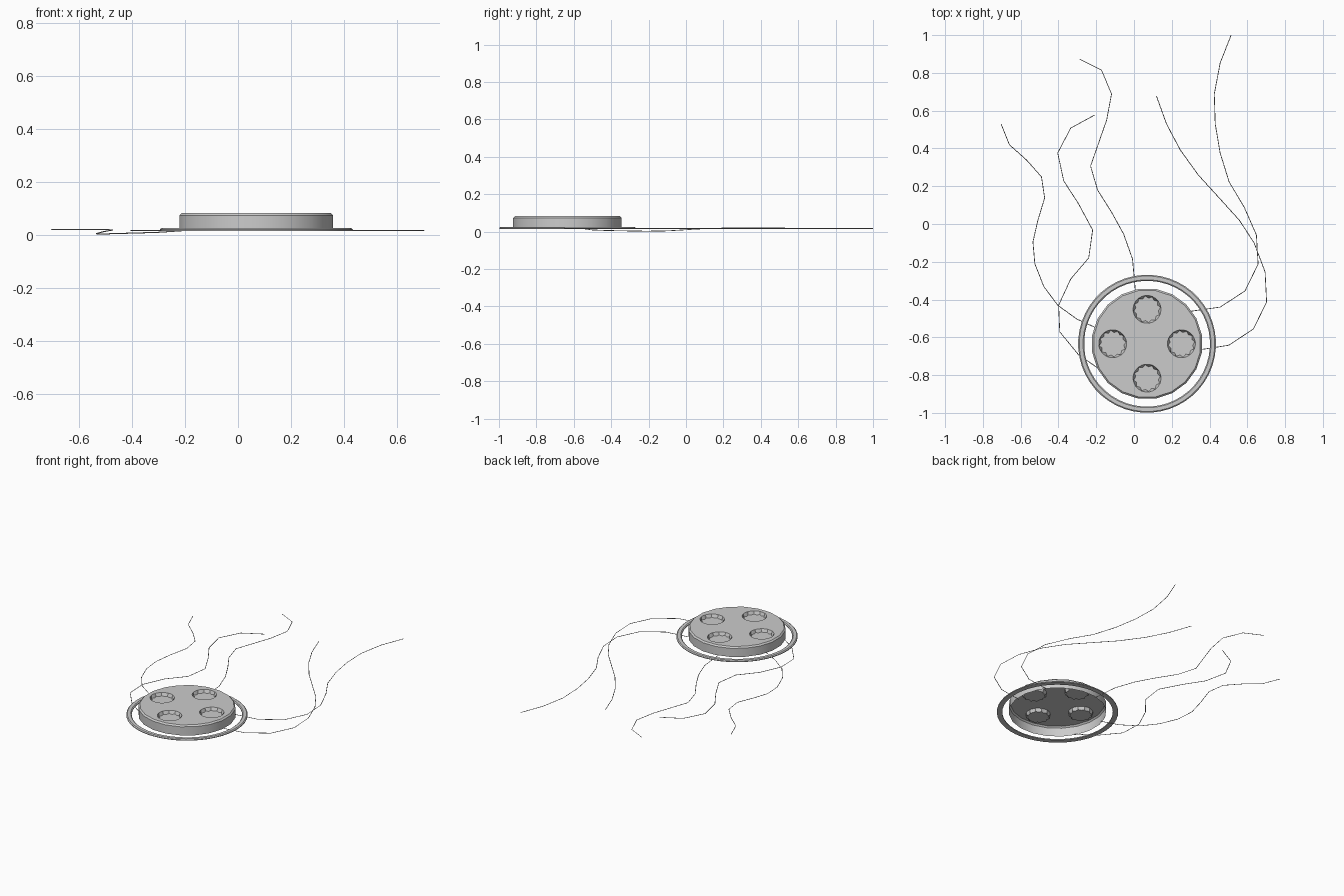
import bpy, bmesh, math
from mathutils import Vector

if "Cube" in bpy.data.objects:
    bpy.data.objects.remove(bpy.data.objects["Cube"])

CX, CY = 0.069, -0.634
TAU = 2 * math.pi


def finish(bm, name):
    me = bpy.data.meshes.new(name)
    bm.to_mesh(me)
    bm.free()
    ob = bpy.data.objects.new(name, me)
    bpy.context.collection.objects.link(ob)
    bpy.context.view_layer.objects.active = ob
    ob.select_set(True)
    bpy.ops.object.shade_smooth_by_angle(angle=math.radians(30))
    ob.select_set(False)
    return ob


def loop(bm, radii, z, n, cx=CX, cy=CY):
    # closed ring of vertices; the radii repeat around the ring
    vs = []
    for i in range(n):
        r, a = radii[i % len(radii)], TAU * (i + 0.5) / n
        vs.append(bm.verts.new((cx + r * math.cos(a), cy + r * math.sin(a), z)))
    return vs


def bridge(bm, a, b):
    n = len(a)
    for i in range(n):
        j = (i + 1) % n
        bm.faces.new((a[i], a[j], b[j], b[i]))


def edges(bm, vs):
    out = []
    for i in range(len(vs)):
        pair = (vs[i], vs[(i + 1) % len(vs)])
        out.append(bm.edges.get(pair) or bm.edges.new(pair))
    return out


# housing: lid open underneath, chamfered rim, four scalloped wells in the top
bm = bmesh.new()
base = loop(bm, [0.294], 0.016, 20)
wall = loop(bm, [0.294], 0.073, 20)
rim = loop(bm, [0.285], 0.082, 20)
bridge(bm, base, wall)
bridge(bm, wall, rim)
boundary = edges(bm, rim)
wells = []
for k in range(4):
    a = k * math.pi / 2
    x, y = CX + 0.182 * math.cos(a), CY + 0.182 * math.sin(a)
    top = loop(bm, [0.074], 0.082, 24, x, y)
    wells.append((top, x, y))
    boundary += edges(bm, top)
bmesh.ops.triangle_fill(bm, edges=boundary, use_beauty=True, normal=Vector((0, 0, 1)))
for top, x, y in wells:
    floor = loop(bm, [0.071, 0.060], 0.062, 24, x, y)
    bridge(bm, floor, top)
    bm.faces.new(floor)
bmesh.ops.recalc_face_normals(bm, faces=bm.faces)
top_face = max(bm.faces, key=lambda f: f.calc_center_median().z)
if top_face.normal.z < 0:
    bmesh.ops.reverse_faces(bm, faces=bm.faces)
finish(bm, "housing")

# outer ring: low flat band around the housing
bm = bmesh.new()
profile = [(0.333, 0.015), (0.365, 0.015), (0.365, 0.020), (0.359, 0.025), (0.339, 0.025), (0.333, 0.020)]
rings = [loop(bm, [r], z, 48) for r, z in profile]
for i in range(len(rings)):
    bridge(bm, rings[i], rings[(i + 1) % len(rings)])
bmesh.ops.recalc_face_normals(bm, faces=bm.faces)
finish(bm, "outer_ring")


# wires: thin trailing tubes
def wire(name, pts, heights=None):
    cu = bpy.data.curves.new(name, 'CURVE')
    cu.dimensions = '3D'
    cu.bevel_depth = 0.002
    cu.bevel_resolution = 0
    cu.use_fill_caps = True
    sp = cu.splines.new('POLY')
    sp.points.add(len(pts) - 1)
    for i, (p, (x, y)) in enumerate(zip(sp.points, pts)):
        p.co = (x, y, heights[i] if heights else 0.016, 1)
    ob = bpy.data.objects.new(name, cu)
    bpy.context.collection.objects.link(ob)


wire("wire_far_left",
     [(-.704, .53), (-.66, .42), (-.57, .34), (-.49, .25), (-.473, .138), (-.51, .016),
      (-.535, -.095), (-.525, -.21), (-.478, -.33), (-.404, -.43), (-.303, -.503), (-.2, -.55)],
     [.019, .019, .019, .019, .018, .011, .004, .002, .004, .006, .009, .016])
wire("wire_left",
     [(-.208, .577), (-.335, .508), (-.404, .376), (-.372, .228), (-.293, .106), (-.219, -.032),
      (-.24, -.18), (-.335, -.291), (-.399, -.43), (-.393, -.571), (-.293, -.693), (-.18, -.77)])
wire("wire_middle",
     [(-.288, .873), (-.172, .815), (-.119, .688), (-.145, .55), (-.23, .307), (-.193, .18),
      (-.119, .063), (-.055, -.053), (-.008, -.185), (.008, -.36)])
wire("wire_right",
     [(.119, .677), (.172, .53), (.245, .392), (.34, .26), (.451, .138), (.557, .021),
      (.636, -.1), (.694, -.254), (.702, -.413), (.632, -.556), (.501, -.642), (.346, -.666)])
wire("wire_far_right",
     [(.514, 1.0), (.456, .852), (.425, .688), (.43, .53), (.456, .376), (.504, .222),
      (.583, .09), (.648, -.058), (.657, -.212), (.588, -.354), (.456, -.44), (.3, -.462)])
